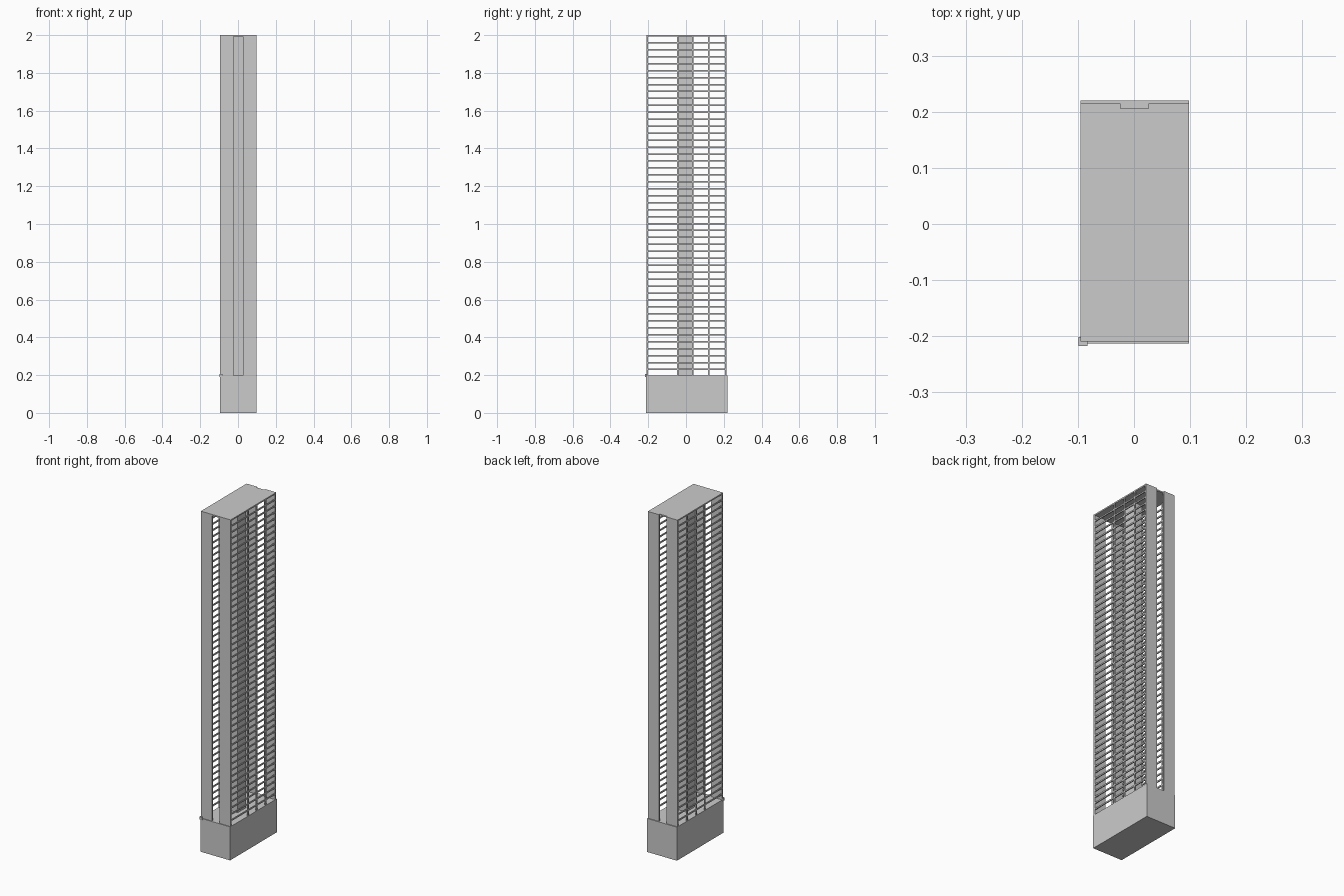
import bpy

if "Cube" in bpy.data.objects:
    bpy.data.objects.remove(bpy.data.objects["Cube"])

Z0, Z1 = 0.197, 2.0            # tower bottom and top
X0, X1 = -0.095, 0.098         # side faces
Y0, Y1 = -0.209, 0.215         # front and back faces
WALL, BAR, DEPTH = 0.009, 0.008, 0.006
FLOORS = 49


def box(name, x0, x1, y0, y1, z0, z1):
    bpy.ops.mesh.primitive_cube_add(size=1, location=((x0 + x1) / 2, (y0 + y1) / 2, (z0 + z1) / 2))
    ob = bpy.context.object
    ob.name = name
    ob.scale = (x1 - x0, y1 - y0, z1 - z0)
    bpy.ops.object.transform_apply(location=False, rotation=False, scale=True)
    return ob


# Solid podium with a small block on its front left corner
box("podium", X0, X1, -0.213, 0.22, 0, Z0)
box("corner_block", -0.0985, -0.083, -0.2175, -0.201, 0.19, 0.206)

# End walls, split by a central slot
for end, ya, yb in (("front", Y0, Y0 + WALL), ("back", Y1 - WALL, Y1)):
    box(end + "_wall_left", X0, -0.024, ya, yb, Z0, Z1)
    box(end + "_wall_right", 0.026, X1, ya, yb, Z0, Z1)

# Central core
box("core", -0.026, 0.028, -0.043, 0.035, Z0, Z1 - 0.004)

# Thin roof, covering the front slot and leaving the back slot open
box("roof", X0, X1, Y0, Y1 - WALL, Z1 - BAR, Z1)

# Floor edge bars and posts on both long sides
step = (Z1 - Z0) / FLOORS
for side, xa in (("left", X0), ("right", X1 - DEPTH)):
    bar = box(side + "_floor_bars", xa, xa + DEPTH, Y0 + WALL, Y1 - WALL,
              Z0 + step - BAR, Z0 + step)
    arr = bar.modifiers.new("floors", 'ARRAY')
    arr.count = FLOORS - 1
    arr.use_relative_offset = False
    arr.use_constant_offset = True
    arr.constant_offset_displace = (0, 0, step)
    for i, y in enumerate((-0.043, 0.037, 0.121)):
        box(f"{side}_post_{i + 1}", xa, xa + DEPTH, y - 0.004, y + 0.004, Z0, Z1 - BAR)
